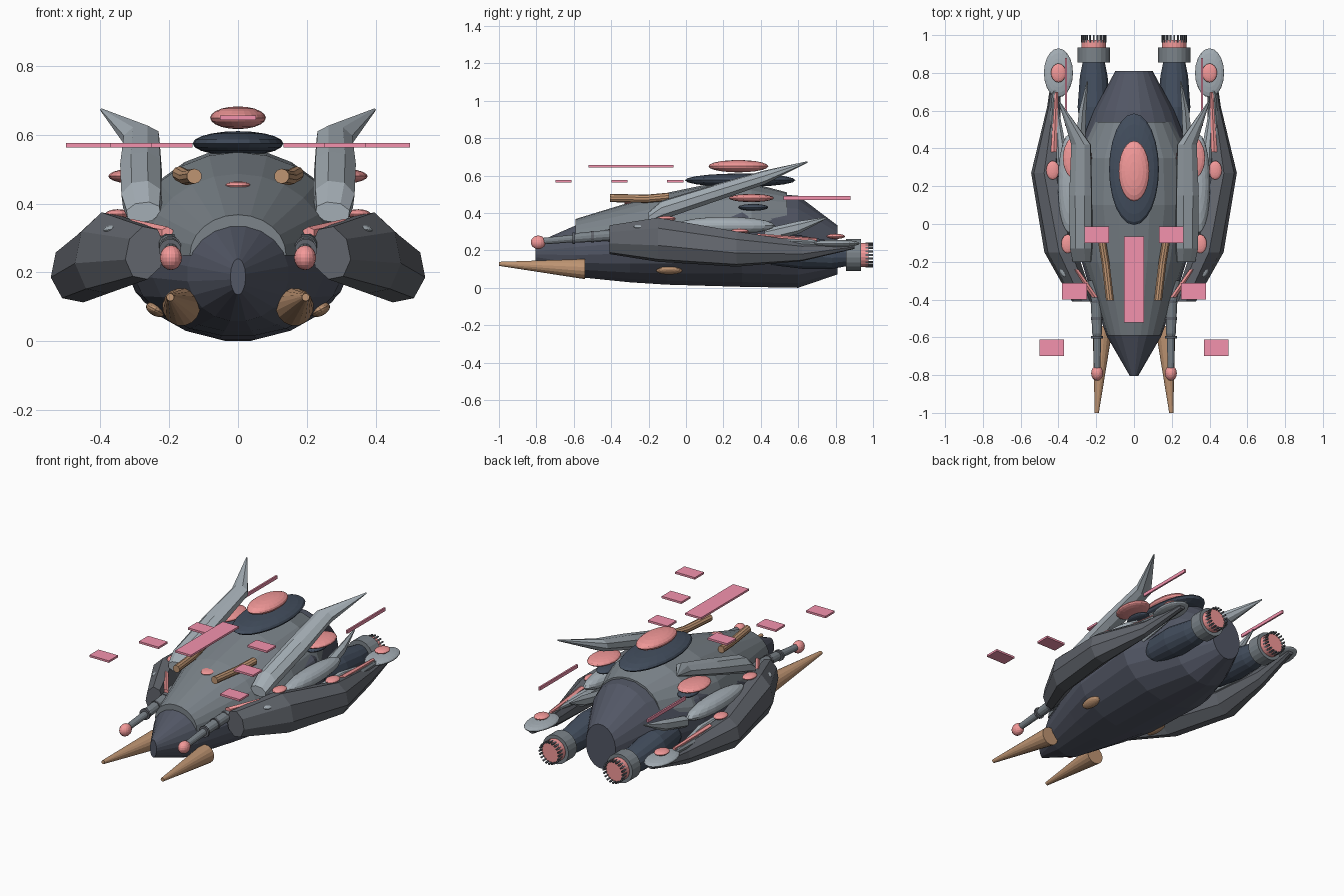
import bpy, bmesh, math
from mathutils import Matrix

if "Cube" in bpy.data.objects:
    bpy.data.objects.remove(bpy.data.objects["Cube"])


def material(name, r, g, b):
    m = bpy.data.materials.new(name)
    m.diffuse_color = (r, g, b, 1)
    m.use_nodes = True
    m.node_tree.nodes["Principled BSDF"].inputs["Base Color"].default_value = m.diffuse_color
    return m


HULL = material("hull_dark", .085, .095, .13)
ARMOUR = material("armour_dark", .12, .13, .15)
SHELL = material("shell_grey", .2, .23, .255)
LIGHT = material("fin_grey", .37, .42, .46)
NAVY = material("navy", .055, .075, .11)
PINK = material("glow_pink", .9, .32, .32)
PANEL = material("panel_pink", .9, .29, .42)
TAN = material("tan", .52, .3, .17)


def finish(name, bm, mat, mirror):
    """Store the mesh, with a reflected twin when mirror is set."""
    for side in (("right", "left") if mirror else ("",)):
        if side == "left":
            bmesh.ops.scale(bm, vec=(-1, 1, 1), verts=bm.verts)
        bmesh.ops.recalc_face_normals(bm, faces=bm.faces)
        full = f"{name}_{side}" if side else name
        me = bpy.data.meshes.new(full)
        bm.to_mesh(me)
        me.materials.append(mat)
        bpy.context.collection.objects.link(bpy.data.objects.new(full, me))
    bm.free()


def skin(name, rings, mat, mirror):
    """Bridge closed rings of points and cap both ends."""
    bm = bmesh.new()
    vs = [[bm.verts.new(p) for p in ring] for ring in rings]
    n = len(vs[0])
    for a, b in zip(vs, vs[1:]):
        for i in range(n):
            bm.faces.new((a[i], a[(i + 1) % n], b[(i + 1) % n], b[i]))
    bm.faces.new(vs[0])
    bm.faces.new(vs[-1])
    finish(name, bm, mat, mirror)


def loft(name, sections, mat, sides=16, mirror=False, tilt=0.0):
    """Sections across y: (y, centre x, centre z, half width, half height)."""
    rings = []
    for y, cx, cz, hw, hh in sections:
        ring = []
        for i in range(sides):
            a = 2 * math.pi * (i + .5) / sides
            u, v = hw * math.cos(a), hh * math.sin(a)
            ring.append((cx + u * math.cos(tilt) - v * math.sin(tilt), y,
                         cz + u * math.sin(tilt) + v * math.cos(tilt)))
        rings.append(ring)
    skin(name, rings, mat, mirror)


def rod(name, points, mat, sides=10, mirror=True):
    """Tube through (x, y, z, radius) points."""
    loft(name, [(y, x, z, r, r) for x, y, z, r in points], mat, sides, mirror)


def ellipsoid(name, c, r, mat, mirror=True, seg=20, turn=0.0):
    bm = bmesh.new()
    bmesh.ops.create_uvsphere(bm, u_segments=seg, v_segments=10, radius=1)
    m = Matrix.Translation(c) @ Matrix.Rotation(turn, 4, 'Y') @ Matrix.Diagonal((*r, 1))
    bmesh.ops.transform(bm, matrix=m, verts=bm.verts)
    finish(name, bm, mat, mirror)


def box(name, c, size, mat, mirror=True):
    bm = bmesh.new()
    bmesh.ops.create_cube(bm, size=1)
    bmesh.ops.transform(bm, matrix=Matrix.Translation(c) @ Matrix.Diagonal((*size, 1)),
                        verts=bm.verts)
    finish(name, bm, mat, mirror)


# Main hull, pointed nose to blunt tail
hull = [(-.805, .022, .135, .24), (-.59, .148, .057, .335), (-.3, .25, .027, .40),
        (-.1, .31, .014, .44), (.3, .335, .002, .52), (.6, .215, -.003, .495),
        (.81, .10, .07, .335)]
loft("hull", [(y, 0, (b + t) / 2, w, (t - b) / 2) for y, w, b, t in hull], HULL, 20)

# Upper shell: half-ellipse arches over the hull
arches = [(-.59, .14, .25, .368), (-.2, .27, .25, .487), (.1, .325, .25, .55),
          (.35, .31, .27, .56), (.54, .21, .33, .51)]
skin("upper_shell", [[(w * math.cos(math.pi * i / 12), y, b + (t - b) * math.sin(math.pi * i / 12))
                      for i in range(13)] for y, w, b, t in arches], SHELL, False)

# Drooping side armour
loft("side_wing", [(-.41, .27, .257, .057, .08), (-.15, .387, .257, .086, .123),
                   (.27, .463, .207, .082, .097), (.62, .425, .195, .034, .055),
                   (.9, .40, .22, .02, .012)], ARMOUR, 8, True, .2)

# Tall swept fins and small rear spikes
loft("tall_fin", [(-.2, .275, .375, .052, .03), (-.13, .28, .415, .062, .053),
                  (.15, .282, .505, .064, .047), (.42, .28, .59, .055, .038),
                  (.65, .397, .673, .004, .004)], LIGHT, 8, True, -.12)
loft("rear_spike", [(.42, .285, .28, .03, .035), (.6, .272, .322, .022, .034),
                    (.755, .247, .375, .004, .004)], LIGHT, 6, True)
ellipsoid("flank_pod", (.343, .21, .332), (.06, .265, .047), LIGHT)

# Dorsal discs
ellipsoid("dorsal_disc", (0, .29, .575), (.132, .295, .036), NAVY, False, 24)
ellipsoid("dorsal_light", (0, .28, .65), (.081, .16, .033), PINK, False, 24)
ellipsoid("flank_disc_base", (.27, .36, .43), (.05, .08, .018), NAVY)

# Pink lights: position, radii
lights = {"flank_light": ((.30, .35, .48), (.077, .12, .022)),
          "wing_front_light": ((.35, -.105, .37), (.035, .05, .014)),
          "wing_mid_light": ((.43, .285, .302), (.035, .05, .014)),
          "tail_light": ((.40, .80, .275), (.04, .05, .014)),
          "gun_tip": ((.195, -.79, .243), (.032, .04, .036))}
for name, (c, r) in lights.items():
    ellipsoid(name, c, r, PINK, seg=16)
ellipsoid("nose_light", (0, -.28, .453), (.038, .05, .012), PINK, False)
ellipsoid("tail_disc", (.40, .80, .237), (.077, .13, .02), LIGHT)
ellipsoid("wing_stud", (.365, -.24, .327), (.028, .04, .012), LIGHT, turn=.2)

# Pink strips and grey arms along the wing
rod("front_strip", [(.205, -.39, .315, .018), (.31, -.24, .338, .018)], PINK, 6)
rod("rear_strip", [(.425, .38, .272, .018), (.41, .70, .257, .01)], PINK, 6)
rod("outer_arm", [(.43, .2, .255, .035), (.435, .4, .245, .03), (.415, .74, .235, .014)], SHELL, 8)
rod("inner_arm", [(.385, .2, .26, .02), (.39, .42, .255, .03), (.42, .69, .25, .006)], LIGHT, 8)

# Forward guns with collars
rod("gun_barrel", [(.215, -.3, .29, .03), (.2, -.42, .28, .03), (.195, -.58, .267, .027),
                   (.195, -.6, .264, .021), (.195, -.78, .248, .018)], SHELL, 12)
for i, y in enumerate((-.6, -.5, -.41)):
    z = .265 + (y + .6) * .08
    rod(f"gun_collar_{i}", [(.197, y - .007, z, .033), (.197, y + .007, z, .033)], ARMOUR, 12)

# Tan horns, top grips and belly studs
rod("horn", [(.197, -1, .128, .011), (.165, -.54, .10, .055)], TAN, 16)
rod("top_grip", [(.127, -.405, .48, .022), (.15, -.21, .476, .022), (.17, -.09, .487, .022)], TAN, 10)
ellipsoid("belly_stud", (.24, -.09, .092), (.03, .07, .018), TAN, turn=-.5)

# Engines: nacelle, ring, glowing core and a crown of teeth
EX, EZ = .213, .175
loft("nacelle", [(.35, EX, .2, .03, .04), (.46, EX, .2, .07, .08), (.62, EX, .19, .087, .09),
                 (.78, EX, EZ, .075, .076), (.88, EX, EZ, .055, .056)], NAVY, 16, True)
rod("engine_ring", [(EX, .855, EZ, .086), (EX, .935, EZ, .086)], SHELL, 20)
rod("engine_core", [(EX, .93, EZ, .066), (EX, .975, EZ, .066)], PINK, 20)
bm = bmesh.new()
for i in range(20):
    m = (Matrix.Translation((EX, .98, EZ)) @ Matrix.Rotation(2 * math.pi * i / 20, 4, 'Y')
         @ Matrix.Translation((.063, 0, 0)) @ Matrix.Diagonal((.008, .04, .009, 1)))
    bmesh.ops.create_cube(bm, size=1, matrix=m)
finish("engine_teeth", bm, ARMOUR, True)

# Floating pink panels
box("centre_panel", (0, -.295, .65), (.105, .455, .012), PANEL, False)
for i, (x, y) in enumerate(((.198, -.058), (.315, -.355), (.435, -.655))):
    box(f"side_panel_{i}", (x, y, .57), (.13, .087, .012), PANEL)
box("tail_bar", (.36, .70, .48), (.01, .36, .02), PANEL)
